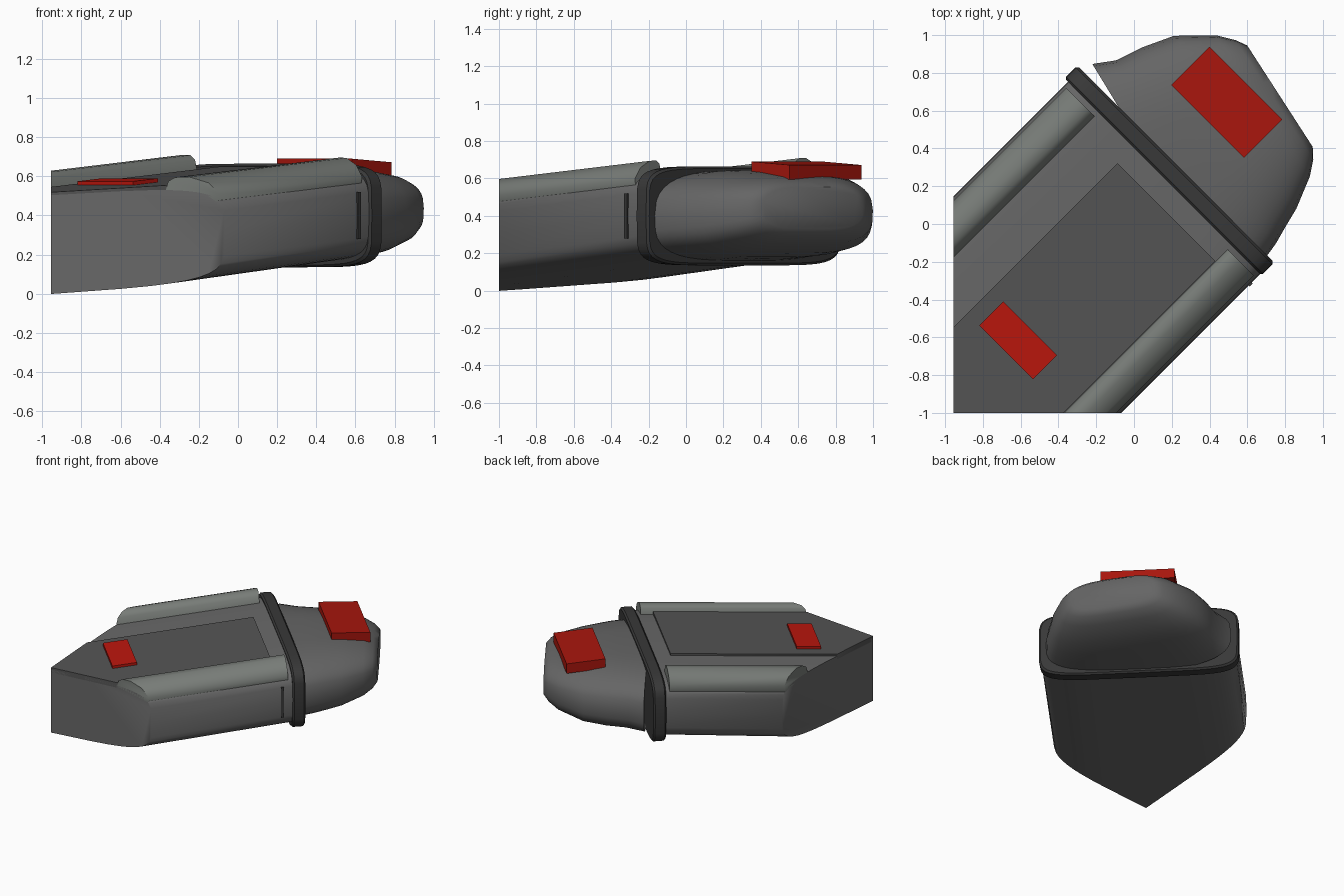
import bpy, bmesh, math
from mathutils import Vector

if "Cube" in bpy.data.objects:
    bpy.data.objects.remove(bpy.data.objects["Cube"])

R2 = math.sqrt(2)
X_CUT, Y_CUT = -0.955, -1.0


def pt(u, v, z):
    # u runs along the diagonal hull axis, v across it
    return Vector(((u + v) / R2, (u - v) / R2, z))


def section(u, vl, vr, zb, zt, power, taper=0.0, tilt=0.0, flare=0.0, n=40):
    # rounded cross-section, optionally narrower at the top, skewed, flared on the left
    vc, hw, zc, hh = (vl + vr) / 2, (vr - vl) / 2, (zb + zt) / 2, (zt - zb) / 2
    ring = []
    for i in range(n):
        a = math.tau * i / n
        c, s = math.cos(a), math.sin(a)
        p = math.copysign(abs(c) ** (2 / power), c)
        q = math.copysign(abs(s) ** (2 / power), s)
        v = vc + hw * p * (1 - taper * max(q, 0) ** 2)
        curl = flare * max(0, (-0.45 - v) / 0.3)
        ring.append(pt(u - tilt * (v - vc) + curl, v, zc + hh * q))
    return ring


def loft(name, rings, mat, cut=False, angle=35):
    bm = bmesh.new()
    rows = [[bm.verts.new(p) for p in r] for r in rings]
    n = len(rows[0])
    for a, b in zip(rows, rows[1:]):
        for i in range(n):
            j = (i + 1) % n
            bm.faces.new((a[i], a[j], b[j], b[i]))
    bm.faces.new(rows[0])
    bm.faces.new(rows[-1])
    if cut:
        for co, no in (((X_CUT, 0, 0), (-1, 0, 0)), ((0, Y_CUT, 0), (0, -1, 0))):
            geom = bm.verts[:] + bm.edges[:] + bm.faces[:]
            bmesh.ops.bisect_plane(bm, geom=geom, plane_co=co, plane_no=no, clear_outer=True)
            edges = [e for e in bm.edges if e.is_boundary]
            if edges:
                bmesh.ops.holes_fill(bm, edges=edges)
    bmesh.ops.recalc_face_normals(bm, faces=bm.faces)
    me = bpy.data.meshes.new(name)
    bm.to_mesh(me)
    bm.free()
    ob = bpy.data.objects.new(name, me)
    bpy.context.collection.objects.link(ob)
    me.materials.append(mat)
    bpy.ops.object.select_all(action='DESELECT')
    ob.select_set(True)
    bpy.context.view_layer.objects.active = ob
    bpy.ops.object.shade_smooth_by_angle(angle=math.radians(angle))
    return ob


def deck(u):
    # height of the sloping top deck
    return 0.65 + 0.085 * (u - 0.16)


def keel(u):
    return 0.13 + 0.1 * (u + 0.07)


def strip(name, profile, u0, u1, mat, cut=True):
    # profile of (v, height above deck) run along the hull
    return loft(name, [[pt(u, v, deck(u) + h) for v, h in profile] for u in (u0, u1)],
                mat, cut, 50)


def material(name, r, g, b):
    m = bpy.data.materials.new(name)
    m.diffuse_color = (r, g, b, 1)
    m.use_nodes = True
    m.node_tree.nodes["Principled BSDF"].inputs["Base Color"].default_value = m.diffuse_color
    return m


red = material("red", 0.5, 0.008, 0.004)
dark_red = material("dark_red", 0.39, 0.008, 0.004)
hull_grey = material("hull_grey", 0.14, 0.14, 0.14)
nose_grey = material("nose_grey", 0.13, 0.13, 0.13)
panel_grey = material("panel_grey", 0.09, 0.09, 0.09)
collar_grey = material("collar_grey", 0.04, 0.04, 0.04)
rail_grey = material("rail_grey", 0.19, 0.205, 0.19)

# main hull, cut off by two vertical planes at the rear
loft("hull", [section(u, -0.78, 0.66, keel(u), deck(u) - 0.015, 5) for u in (-2.1, 0.3)],
     hull_grey, True, 50)

# deck panel and side rails
strip("deck_panel", [(-0.29, -0.04), (-0.29, 0), (0.443, 0), (0.443, -0.04)], -2.1, 0.165, panel_grey)
strip("left_rail", [(-0.55, -0.03), (-0.565, 0.025), (-0.60, 0.05), (-0.65, 0.052),
                    (-0.72, 0.02), (-0.762, -0.04), (-0.755, -0.09)], -2.1, 0.255, rail_grey)
strip("right_rail", [(0.445, -0.03), (0.455, 0.02), (0.48, 0.038), (0.53, 0.036),
                     (0.60, 0.0), (0.642, -0.06), (0.635, -0.10)], -2.1, 0.255, rail_grey)

# small red plate on the deck
strip("rear_plate", [(-0.2, -0.01), (-0.2, 0.02), (0.203, 0.02), (0.203, -0.01)],
      -0.96, -0.78, red, False)

# collar between hull and nose
loft("collar", [section(u, -0.805 + i, 0.67 - i, 0.135 + i, 0.665 - i, 6)
                for u, i in ((0.285, 0.012), (0.297, 0), (0.368, 0), (0.38, 0.012))], collar_grey)

# skewed rounded nose, its rear lip flared away from the collar on the left
nose = [(0.365, -0.755, 0.62, 0.16, 0.640, 0.10, 0.01, 0.07),
        (0.50, -0.68, 0.605, 0.17, 0.645, 0.14, 0.07, 0),
        (0.62, -0.63, 0.58, 0.18, 0.645, 0.17, 0.12, 0),
        (0.76, -0.555, 0.55, 0.20, 0.635, 0.18, 0.17, 0),
        (0.925, -0.40, 0.48, 0.25, 0.610, 0.16, 0.20, 0),
        (0.99, -0.31, 0.43, 0.29, 0.585, 0.14, 0.21, 0),
        (1.025, -0.245, 0.38, 0.33, 0.555, 0.12, 0.215, 0)]
loft("nose", [section(u, vl, vr, zb, zt, 3.4, tp, tl, fl)
              for u, vl, vr, zb, zt, tp, tl, fl in nose], nose_grey, angle=50)

# red block on the nose
loft("nose_block", [[pt(u, -0.38, zb), pt(u, -0.38, zt), pt(u, 0.163, zt), pt(u, 0.163, zb)]
                    for u, zb, zt in ((0.66, 0.615, 0.69), (0.946, 0.595, 0.672))], dark_red)

# narrow upright slot on the right side of the hull
loft("side_slot", [[pt(u, 0.65, 0.28), pt(u, 0.65, 0.52),
                    pt(u, 0.667, 0.52), pt(u, 0.667, 0.28)] for u in (0.2, 0.222)], collar_grey)
